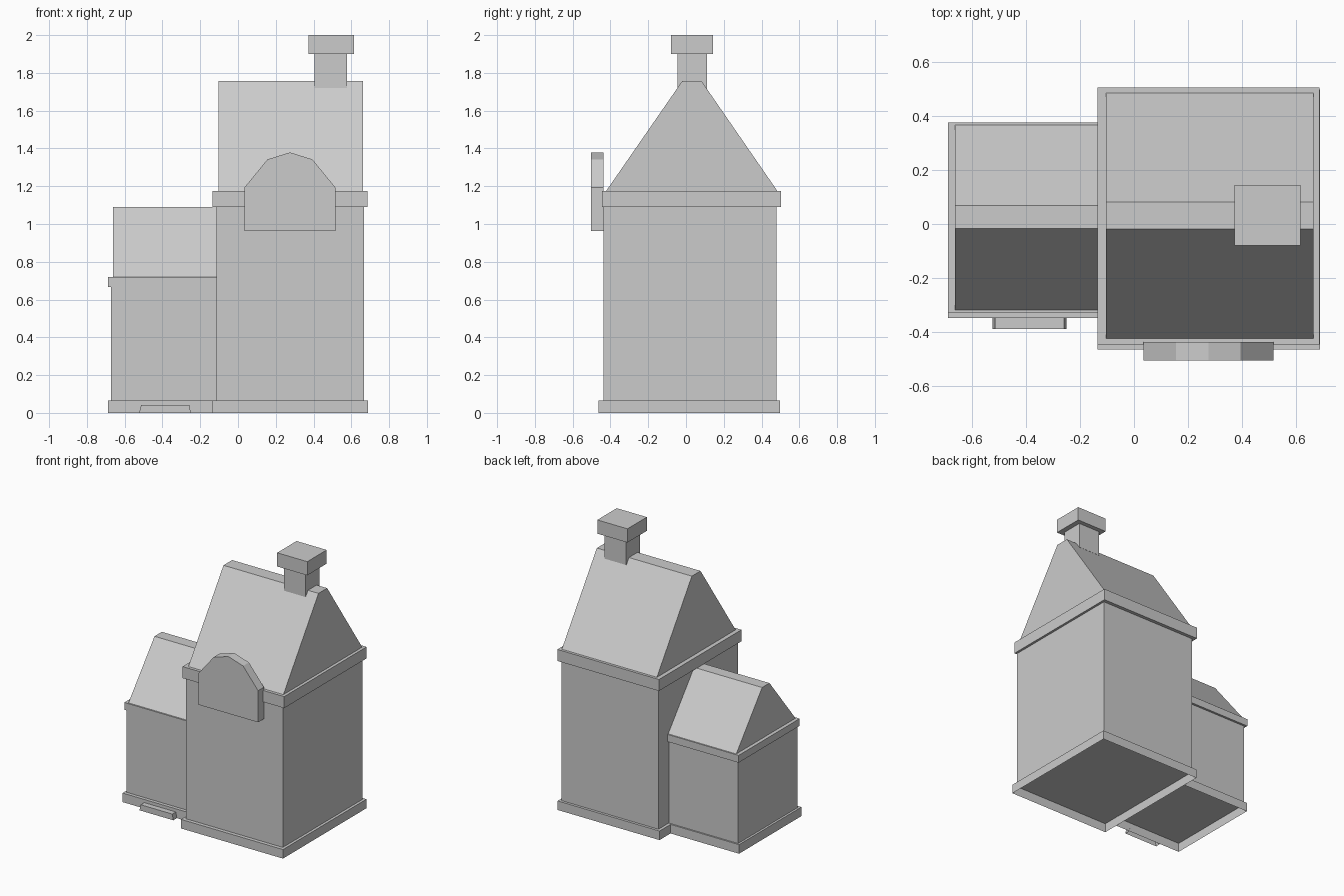
import bpy, bmesh

if "Cube" in bpy.data.objects:
    bpy.data.objects.remove(bpy.data.objects["Cube"])


def finish(name, bm, open_bottom=False):
    bmesh.ops.recalc_face_normals(bm, faces=bm.faces)
    if open_bottom:
        low = [f for f in bm.faces if f.normal.z < -0.9]
        bmesh.ops.delete(bm, geom=low, context='FACES_ONLY')
    mesh = bpy.data.meshes.new(name)
    bm.to_mesh(mesh)
    bm.free()
    obj = bpy.data.objects.new(name, mesh)
    bpy.context.collection.objects.link(obj)
    return obj


def prism(name, profile, lo, hi, axis, open_bottom=False):
    """Extrude a profile ((y,z) along x, or (x,z) along y) from lo to hi."""
    bm = bmesh.new()
    rings = []
    for d in (lo, hi):
        rings.append([bm.verts.new((d, a, z) if axis == 'X' else (a, d, z))
                      for a, z in profile])
    n = len(profile)
    for ring in rings:
        bm.faces.new(ring)
    for i in range(n):
        j = (i + 1) % n
        bm.faces.new((rings[0][i], rings[0][j], rings[1][j], rings[1][i]))
    return finish(name, bm, open_bottom)


def box(name, x, y, z, open_bottom=False):
    rect = [(x[0], z[0]), (x[1], z[0]), (x[1], z[1]), (x[0], z[1])]
    return prism(name, rect, y[0], y[1], 'Y', open_bottom)


def roof(name, x, eaves, ridge, z):
    prism(name, [(eaves[0], z[0]), (eaves[1], z[0]),
                 (ridge[1], z[1]), (ridge[0], z[1])], x[0], x[1], 'X')


# Tall main house: hollow plinth, walls, cornice, flat-ridged roof
box("main_plinth", (-0.135, 0.688), (-0.464, 0.498), (0, 0.066), True)
box("main_walls", (-0.113, 0.668), (-0.437, 0.479), (0.065, 1.10))
box("main_cornice", (-0.135, 0.685), (-0.446, 0.504), (1.09, 1.174))
roof("main_roof", (-0.104, 0.663), (-0.424, 0.485), (-0.019, 0.081), (1.173, 1.758))

# Low side wing
box("wing_plinth", (-0.688, -0.134), (-0.348, 0.371), (0, 0.066), True)
box("wing_walls", (-0.672, -0.112), (-0.323, 0.36), (0.065, 0.67))
box("wing_cornice", (-0.688, -0.112), (-0.328, 0.376), (0.666, 0.719))
roof("wing_roof", (-0.662, -0.112), (-0.318, 0.367), (-0.017, 0.068), (0.718, 1.09))

# Chimney stack and cap
box("chimney_stack", (0.404, 0.578), (-0.046, 0.112), (1.715, 1.905))
box("chimney_cap", (0.372, 0.615), (-0.08, 0.144), (1.90, 2.0))

# Arched front panel
prism("front_panel", [(0.035, 0.963), (0.515, 0.963), (0.515, 1.194), (0.394, 1.342),
                      (0.275, 1.379), (0.156, 1.342), (0.035, 1.194)], -0.504, -0.437, 'Y')

# Door step in front of the wing
prism("door_step", [(-0.523, 0), (-0.25, 0), (-0.258, 0.043), (-0.513, 0.043)],
      -0.389, -0.347, 'Y', True)
